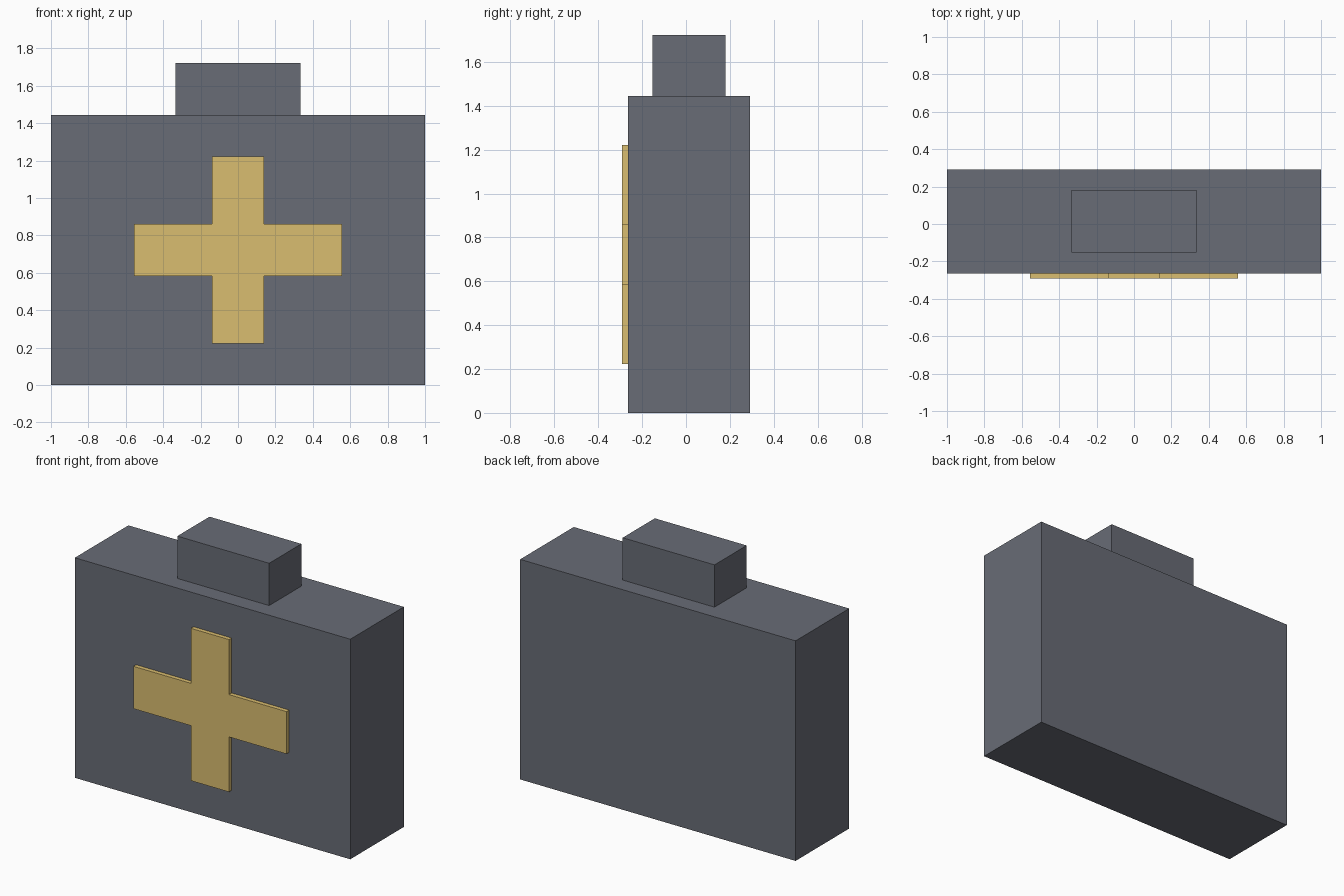
import bpy
import bmesh

if "Cube" in bpy.data.objects:
    bpy.data.objects.remove(bpy.data.objects["Cube"])

U = 1 / 36      # design unit: the case is 72 units wide
Y0 = U / 2      # case is shifted back so that the emblem fits in the centred depth


def material(name, color):
    mat = bpy.data.materials.new(name)
    mat.diffuse_color = (*color, 1)
    mat.use_nodes = True
    mat.node_tree.nodes["Principled BSDF"].inputs["Base Color"].default_value = mat.diffuse_color
    return mat


def prism(name, outline, y_front, y_back, mat):
    """Extrude an (x, z) outline from y_front to y_back."""
    bm = bmesh.new()
    face = bm.faces.new([bm.verts.new((x, y_front, z)) for x, z in outline])
    ext = bmesh.ops.extrude_face_region(bm, geom=[face])
    verts = [v for v in ext["geom"] if isinstance(v, bmesh.types.BMVert)]
    bmesh.ops.translate(bm, verts=verts, vec=(0, y_back - y_front, 0))
    bmesh.ops.recalc_face_normals(bm, faces=bm.faces)
    mesh = bpy.data.meshes.new(name)
    bm.to_mesh(mesh)
    bm.free()
    mesh.materials.append(mat)
    obj = bpy.data.objects.new(name, mesh)
    bpy.context.collection.objects.link(obj)
    return obj


def rect(half_width, z0, z1):
    return [(-half_width, z0), (half_width, z0), (half_width, z1), (-half_width, z1)]


slate = material("slate", (0.14, 0.15, 0.18))
gold = material("gold", (0.70, 0.51, 0.16))

# Case body and the solid handle block on its lid
prism("case_body", rect(36 * U, 0, 52 * U), Y0 - 10 * U, Y0 + 10 * U, slate)
prism("handle", rect(12 * U, 52 * U, 62 * U), Y0 - 6 * U, Y0 + 6 * U, slate)

# Raised cross on the front: half outline, mirrored to the left
cz, t, arm_x, arm_z = 26 * U, 5 * U, 20 * U, 18 * U
right = [(t, cz - arm_z), (t, cz - t), (arm_x, cz - t),
         (arm_x, cz + t), (t, cz + t), (t, cz + arm_z)]
left = [(-x, z) for x, z in reversed(right)]
prism("front_cross", right + left, Y0 - 11 * U, Y0 - 10 * U, gold)
